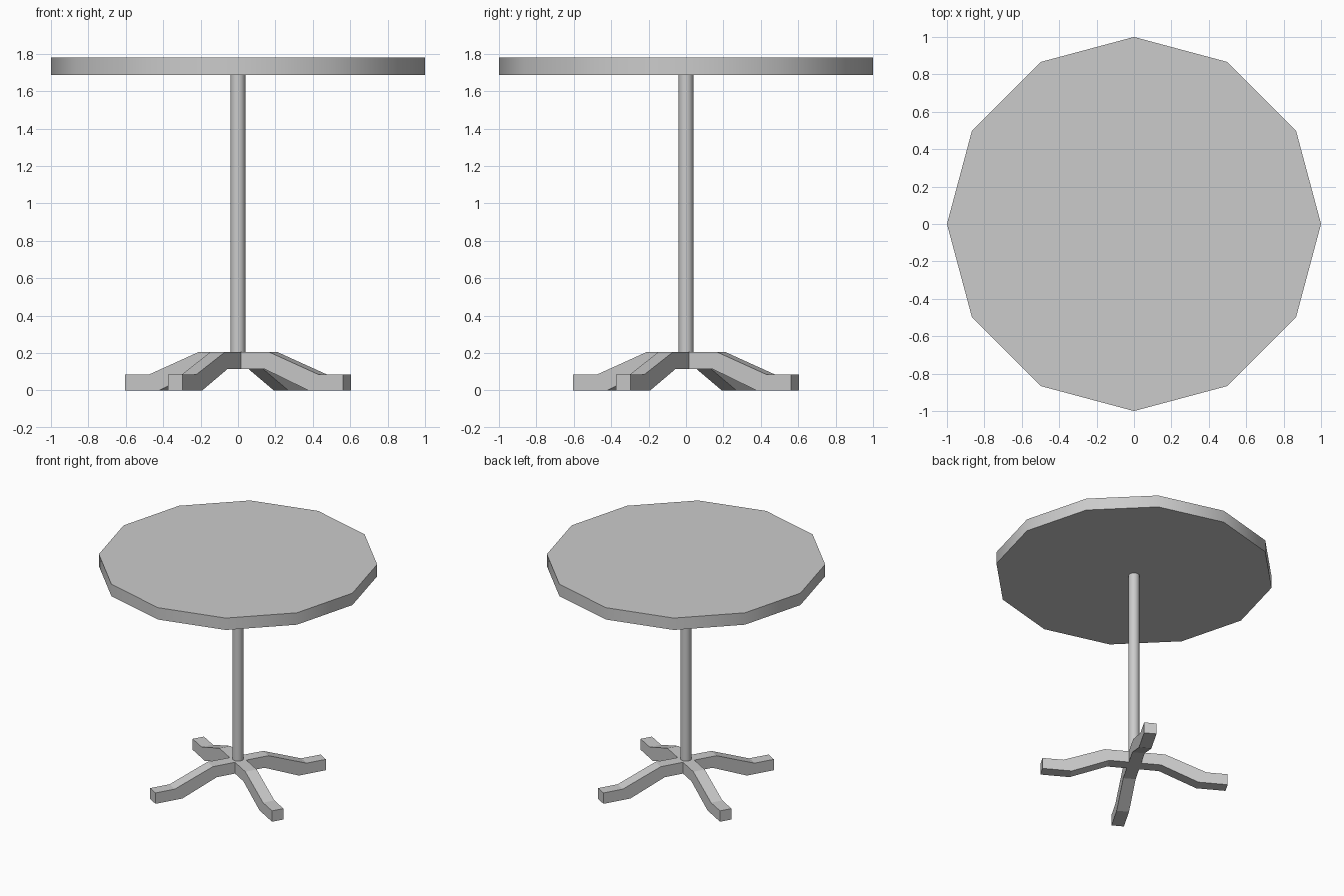
import bpy, bmesh, math
from mathutils import Matrix

old = bpy.data.objects.get("Cube")
if old:
    bpy.data.objects.remove(old, do_unlink=True)

# One grey for the whole table
grey = bpy.data.materials.new("light grey")
grey.use_nodes = True
colour = (0.6, 0.6, 0.6, 1)
grey.diffuse_color = colour
grey.node_tree.nodes["Principled BSDF"].inputs["Base Color"].default_value = colour


def cylinder(name, radius, bottom, top, sides):
    bpy.ops.mesh.primitive_cylinder_add(
        vertices=sides, radius=radius, depth=top - bottom,
        location=(0, 0, (bottom + top) / 2))
    obj = bpy.context.object
    obj.name = name
    obj.data.materials.append(grey)
    bpy.ops.object.shade_smooth_by_angle(angle=math.radians(40))
    return obj


# Twelve-sided table top and slender post
cylinder("table_top", 1.0, 1.686, 1.78, 12)
cylinder("post", 0.04, 0.2, 1.69, 12)

# Four bent feet meeting in a square hub
HALF = 0.045
# (top radius, top height, bottom radius, bottom height) along one foot
STATIONS = [
    (HALF, 0.204, HALF, 0.115),
    (0.22, 0.204, 0.188, 0.115),
    (0.52, 0.086, 0.46, 0),
    (0.673, 0.086, 0.673, 0),
]
bm = bmesh.new()
for i in range(4):
    turn = Matrix.Rotation(math.radians(90 * i - 30), 3, 'Z')
    rings = []
    for rt, zt, rb, zb in STATIONS:
        corners = [(rt, -HALF, zt), (rt, HALF, zt), (rb, HALF, zb), (rb, -HALF, zb)]
        ring = [bm.verts.new(c) for c in corners]
        bmesh.ops.rotate(bm, verts=ring, matrix=turn, cent=(0, 0, 0))
        rings.append(ring)
    for a, b in zip(rings, rings[1:]):
        for k in range(4):
            n = (k + 1) % 4
            bm.faces.new((a[k], b[k], b[n], a[n]))
    bm.faces.new(rings[-1])

# Hub faces close the middle above and below
bmesh.ops.remove_doubles(bm, verts=bm.verts, dist=0.0005)
for height in (0.204, 0.115):
    hub = [v for v in bm.verts
           if abs(v.co.z - height) < 0.001 and v.co.xy.length < 0.1]
    hub.sort(key=lambda v: math.atan2(v.co.y, v.co.x))
    bm.faces.new(hub)
bmesh.ops.recalc_face_normals(bm, faces=bm.faces)

mesh = bpy.data.meshes.new("pedestal_feet")
bm.to_mesh(mesh)
bm.free()
mesh.materials.append(grey)
feet = bpy.data.objects.new("pedestal_feet", mesh)
bpy.context.collection.objects.link(feet)
